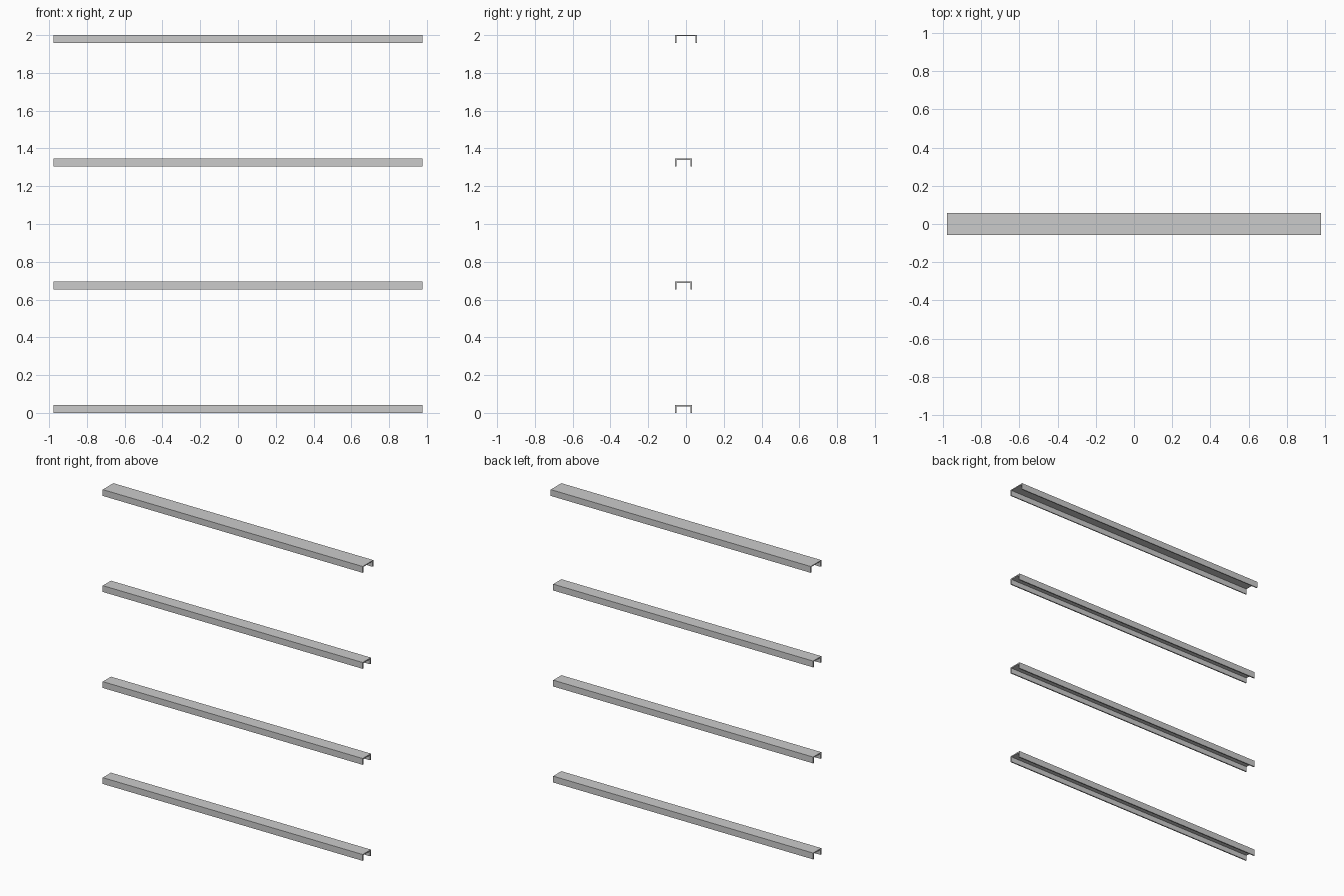
import bpy, bmesh

if "Cube" in bpy.data.objects:
    bpy.data.objects.remove(bpy.data.objects["Cube"])

HALF_LEN = 0.977   # half length along x
HEIGHT = 0.043     # flange height


def channel(name, y0, y1, top, wall, web):
    """Downward-facing U profile extruded along x, open at both ends."""
    bot = top - HEIGHT
    profile = [(y0, bot), (y0 + wall, bot), (y0 + wall, top - web),
               (y1 - wall, top - web), (y1 - wall, bot), (y1, bot),
               (y1, top), (y0, top)]
    bm = bmesh.new()
    face = bm.faces.new([bm.verts.new((-HALF_LEN, y, z)) for y, z in profile])
    ext = bmesh.ops.extrude_face_region(bm, geom=[face], use_keep_orig=True)
    moved = [g for g in ext["geom"] if isinstance(g, bmesh.types.BMVert)]
    bmesh.ops.translate(bm, vec=(2 * HALF_LEN, 0, 0), verts=moved)
    bmesh.ops.recalc_face_normals(bm, faces=bm.faces)
    mesh = bpy.data.meshes.new(name)
    bm.to_mesh(mesh)
    bm.free()
    obj = bpy.data.objects.new(name, mesh)
    bpy.context.collection.objects.link(obj)
    return obj


# three narrower rails, evenly spaced
for i, part in enumerate(("bottom_rail", "lower_middle_rail", "upper_middle_rail")):
    channel(part, -0.057, 0.031, HEIGHT + i * 0.6523, 0.008, 0.008)

# wider, thinner top rail
channel("top_rail", -0.057, 0.057, 2.0, 0.007, 0.006)
